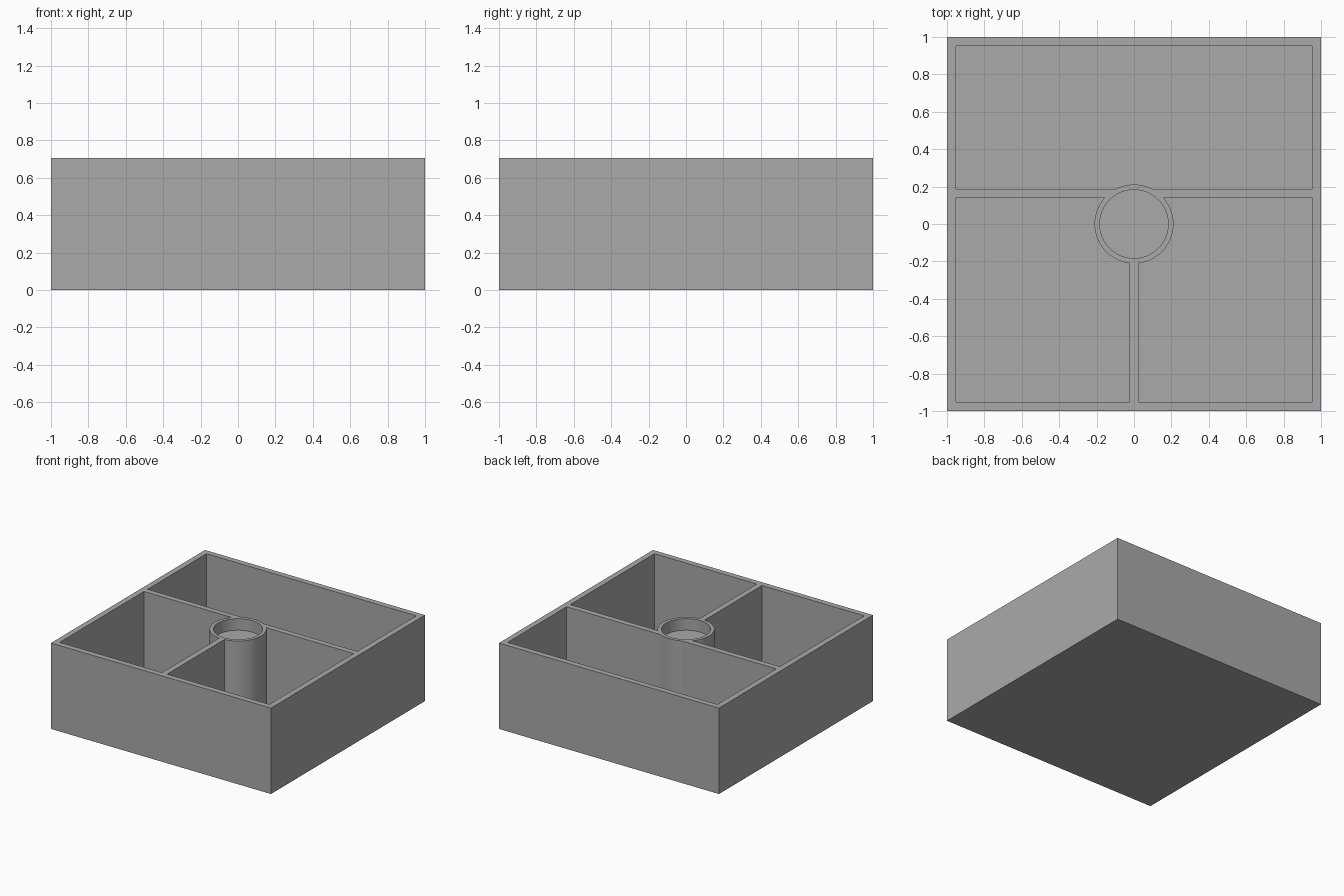
import bpy
from math import radians

WALL, HEIGHT = 0.047, 0.706
INNER = 1 - WALL
DIVIDER_BACK, DIVIDER_FRONT = 0.188, 0.141
ABOVE = HEIGHT + 0.2

cube = bpy.data.objects.get("Cube")
if cube:
    bpy.data.objects.remove(cube, do_unlink=True)

grey = bpy.data.materials.new("plain grey")
grey.use_nodes = True
colour = (0.4, 0.4, 0.4, 1)
grey.diffuse_color = colour
grey.node_tree.nodes["Principled BSDF"].inputs["Base Color"].default_value = colour


def box(name, low, high):
    centre = [(a + b) / 2 for a, b in zip(low, high)]
    bpy.ops.mesh.primitive_cube_add(size=1, location=centre)
    obj = bpy.context.object
    obj.name = name
    obj.scale = [b - a for a, b in zip(low, high)]
    bpy.ops.object.transform_apply(location=True, rotation=False, scale=True)
    return obj


def cylinder(name, radius, bottom, top):
    bpy.ops.mesh.primitive_cylinder_add(vertices=96, radius=radius, depth=top - bottom,
                                        location=(0, 0, (bottom + top) / 2))
    bpy.context.object.name = name
    return bpy.context.object


def subtract(obj, cutter):
    cut = obj.modifiers.new("cut", "BOOLEAN")
    cut.operation, cut.solver, cut.object = "DIFFERENCE", "EXACT", cutter
    bpy.context.view_layer.objects.active = obj
    bpy.ops.object.modifier_apply(modifier=cut.name)


# Solid block that becomes the tray
tray = box("divided_tray", (-1, -1, 0), (1, 1, HEIGHT))
tray.data.materials.append(grey)

# Compartments, each kept clear of the central post
half = WALL / 2
compartments = [
    box("back_compartment", (-INNER, DIVIDER_BACK, WALL), (INNER, INNER, ABOVE)),
    box("left_compartment", (half, -INNER, WALL), (INNER, DIVIDER_FRONT, ABOVE)),
    box("right_compartment", (-INNER, -INNER, WALL), (-half, DIVIDER_FRONT, ABOVE)),
]
post = cylinder("post_space", 0.211, -0.1, ABOVE + 0.1)
for pocket in compartments:
    subtract(pocket, post)
    subtract(tray, pocket)

# Shallow round cup in the top of the post
cup = cylinder("cup_space", 0.183, HEIGHT - 0.095, ABOVE)
subtract(tray, cup)

for helper in compartments + [post, cup]:
    bpy.data.objects.remove(helper, do_unlink=True)

# Smooth the round post, keep every corner crisp
bpy.ops.object.select_all(action="DESELECT")
tray.select_set(True)
bpy.context.view_layer.objects.active = tray
bpy.ops.object.shade_smooth_by_angle(angle=radians(10))
